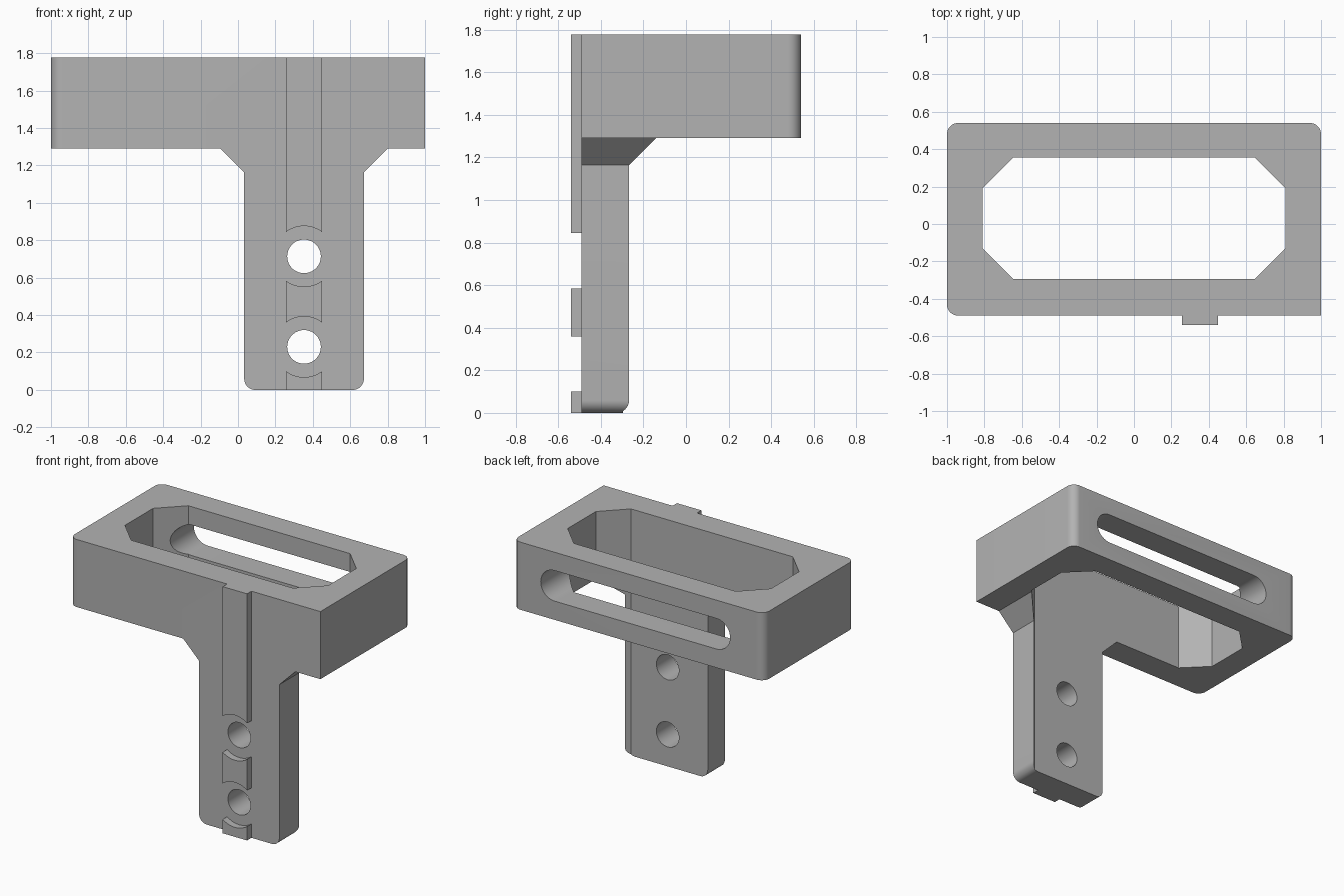
import bpy, bmesh, math
from mathutils import Vector

cube = bpy.data.objects.get("Cube")
if cube:
    bpy.data.objects.remove(cube, do_unlink=True)

grey = bpy.data.materials.new("plain_grey")
grey.use_nodes = True
colour = (0.45, 0.45, 0.45, 1)
grey.diffuse_color = colour
grey.node_tree.nodes["Principled BSDF"].inputs["Base Color"].default_value = colour

FRONT, BACK = -0.49, 0.54
TOP, UNDER = 1.777, 1.29
POST_X = 0.353


def arc(cx, cy, r, start, end, steps=10):
    angles = [math.radians(start + (end - start) * i / steps) for i in range(steps + 1)]
    return [(cx + r * math.cos(a), cy + r * math.sin(a)) for a in angles]


def prism(name, points, low, high, axis):
    """Extrude a 2D outline along z (outline in xy) or y (outline in xz)."""
    place = (lambda a, b, h: (a, b, h)) if axis == "z" else (lambda a, b, h: (a, h, b))
    bm = bmesh.new()
    face = bm.faces.new([bm.verts.new(place(a, b, low)) for a, b in points])
    grown = bmesh.ops.extrude_face_region(bm, geom=[face])
    moved = [v for v in grown["geom"] if isinstance(v, bmesh.types.BMVert)]
    bmesh.ops.translate(bm, verts=moved, vec=Vector(place(0, 0, high - low)))
    bmesh.ops.recalc_face_normals(bm, faces=bm.faces)
    mesh = bpy.data.meshes.new(name)
    bm.to_mesh(mesh)
    bm.free()
    mesh.materials.append(grey)
    obj = bpy.data.objects.new(name, mesh)
    bpy.context.collection.objects.link(obj)
    return obj


def combine(target, other, operation):
    """Apply a boolean and discard the helper."""
    mod = target.modifiers.new("combine", "BOOLEAN")
    mod.operation, mod.object, mod.solver = operation, other, "EXACT"
    bpy.context.view_layer.objects.active = target
    bpy.ops.object.modifier_apply(modifier=mod.name)
    bpy.data.objects.remove(other, do_unlink=True)


# Rectangular frame: three rounded corners, one square
R = 0.06
outline = ([(1, FRONT)] + arc(1 - R, BACK - R, R, 0, 90)
           + arc(R - 1, BACK - R, R, 90, 180) + arc(R - 1, FRONT + R, R, 180, 270))
body = prism("bracket_body", outline, UNDER, TOP, "z")

# Post with sloping shoulders and rounded feet
half, shoulder, drop = 0.32, 0.447, 1.163
left, right = POST_X - half, POST_X + half
post_outline = ([(POST_X - shoulder, 1.5), (POST_X - shoulder, UNDER), (left, drop)]
                + arc(left + R, R, R, 180, 270) + arc(right - R, R, R, 270, 360)
                + [(right, drop), (POST_X + shoulder, UNDER), (POST_X + shoulder, 1.5)])
combine(body, prism("post", post_outline, FRONT, 0, "y"), "UNION")

# Octagonal opening, which also trims the back of the post
ox, oy, mid, cut = 0.81, 0.325, 0.03, 0.165
opening = []
for sx, sy in ((1, 1), (-1, 1), (-1, -1), (1, -1)):
    corner = [(sx * ox, mid + sy * (oy - cut)), (sx * (ox - cut), mid + sy * oy)]
    opening += corner if sx * sy > 0 else corner[::-1]
combine(body, prism("opening", opening, -1, 3, "z"), "DIFFERENCE")

# Long rounded slot in the back wall
sr, sz = 0.11, 1.535
slot = arc(0.78 - sr, sz, sr, -90, 90, 20) + arc(sr - 0.73, sz, sr, 90, 270, 20)
combine(body, prism("slot", slot, 0.1, 1, "y"), "DIFFERENCE")

# Front rib, cleared around each bolt hole
rib_half = 0.097
rib = prism("front_rib", [(POST_X - rib_half, 0), (POST_X + rib_half, 0),
                          (POST_X + rib_half, TOP), (POST_X - rib_half, TOP)],
            -0.54, FRONT + 0.04, "y")
for z in (0.23, 0.714):
    combine(rib, prism("clearance", arc(POST_X, z, 0.162, 0, 354, 59), -1, 0, "y"), "DIFFERENCE")
    combine(body, prism("bolt_hole", arc(POST_X, z, 0.09, 0, 350, 35), -1, 0, "y"), "DIFFERENCE")
combine(body, rib, "UNION")

# Smooth the curved walls, keep the corners crisp
bpy.ops.object.select_all(action="DESELECT")
body.select_set(True)
bpy.context.view_layer.objects.active = body
bpy.ops.object.shade_smooth_by_angle(angle=math.radians(25))
